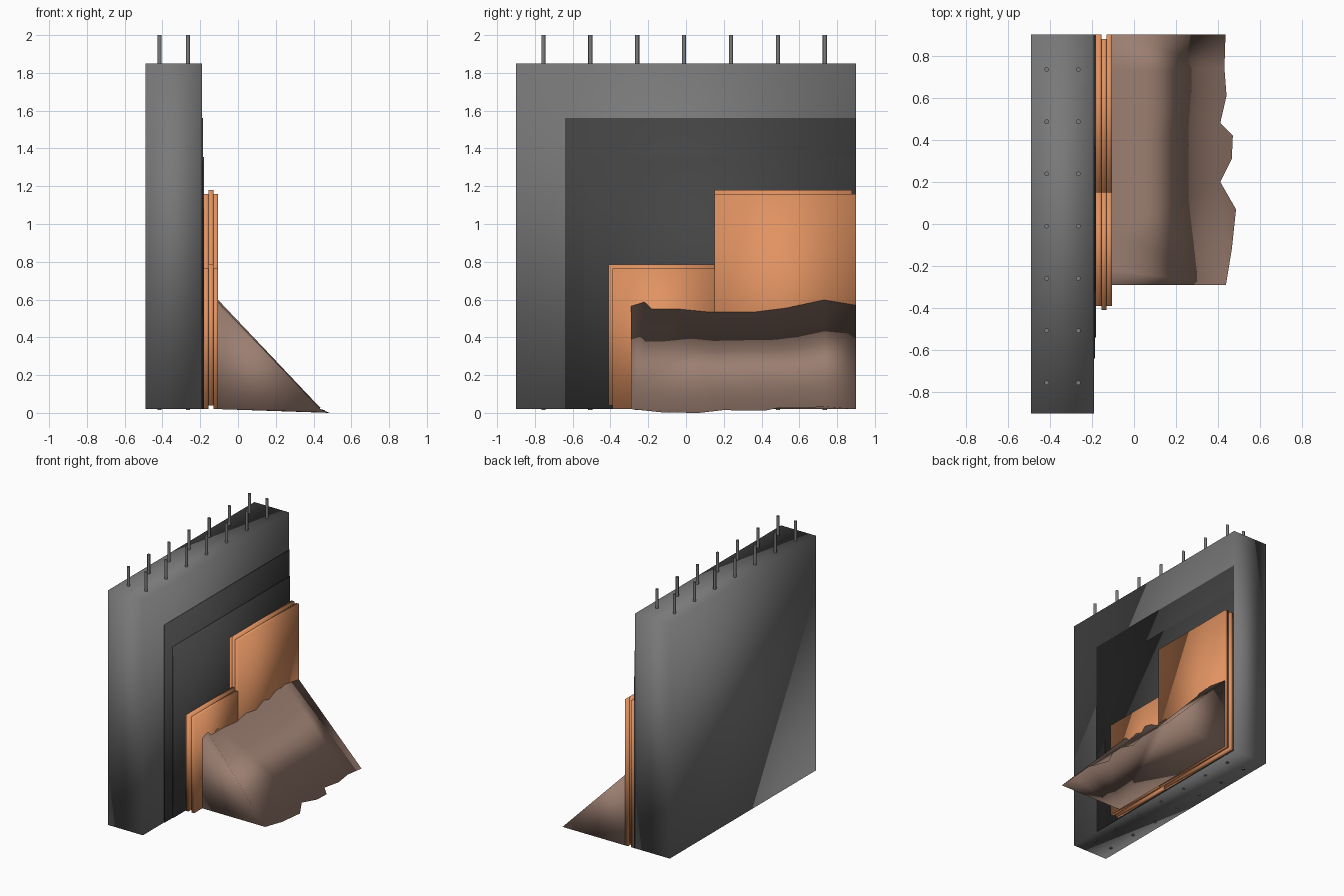
import bpy, bmesh
from mathutils import Matrix, Vector

if "Cube" in bpy.data.objects:
    bpy.data.objects.remove(bpy.data.objects["Cube"])


def material(name, rgb):
    m = bpy.data.materials.new(name)
    m.diffuse_color = (*rgb, 1)
    m.use_nodes = True
    m.node_tree.nodes["Principled BSDF"].inputs["Base Color"].default_value = m.diffuse_color
    return m


CONCRETE = material("concrete grey", (0.19, 0.19, 0.19))
STEEL = material("steel grey", (0.2, 0.2, 0.2))
BITUMEN = material("membrane black", (0.058, 0.058, 0.058))
FOAM = material("insulation orange", (0.75, 0.29, 0.12))
EARTH = material("soil brown", (0.33, 0.21, 0.165))


def finish(bm, name, mat):
    """Turn a bmesh into a softly shaded object."""
    bmesh.ops.recalc_face_normals(bm, faces=bm.faces)
    me = bpy.data.meshes.new(name)
    bm.to_mesh(me)
    bm.free()
    me.materials.append(mat)
    for p in me.polygons:
        p.use_smooth = True
    ob = bpy.data.objects.new(name, me)
    bpy.context.scene.collection.objects.link(ob)
    return ob


def add_box(bm, x, y, z):
    """Add a box given its (min, max) range on each axis."""
    size = Vector([b - a for a, b in (x, y, z)])
    mid = Vector([(a + b) / 2 for a, b in (x, y, z)])
    bmesh.ops.create_cube(bm, size=1, matrix=Matrix.Translation(mid) @ Matrix.Diagonal(size.to_4d()))


def box(name, mat, x, y, z):
    bm = bmesh.new()
    add_box(bm, x, y, z)
    return finish(bm, name, mat)


FLOOR = 0.02

# Concrete wall
box("concrete_wall", CONCRETE, (-0.49, -0.19), (-0.9, 0.9), (FLOOR, 1.85))

# Two stepped waterproofing sheets
box("membrane_first_coat", BITUMEN, (-0.19, -0.185), (-0.64, 0.9), (FLOOR, 1.56))
box("membrane_second_coat", BITUMEN, (-0.185, -0.18), (-0.54, 0.9), (FLOOR, 1.355))

# Reinforcing bars running through the wall in two rows
bm = bmesh.new()
for x in (-0.415, -0.265):
    for i in range(7):
        y = -0.755 + i * 0.2483
        bmesh.ops.create_cone(bm, cap_ends=True, segments=12, radius1=0.011, radius2=0.011,
                              depth=1.985, matrix=Matrix.Translation((x, y, 1.0075)))
bars = finish(bm, "reinforcing_bars", STEEL)
bars.data.set_sharp_from_angle(angle=0.7)


def board(name, y0, y1, top, tongue, groove):
    """Insulation board of three layers, the middle one shifted as a tongue."""
    bm = bmesh.new()
    add_box(bm, (-0.18, -0.155), (y0, y1), (FLOOR, top))
    add_box(bm, (-0.155, -0.13), (y0 - tongue, y1 - groove), (FLOOR + 0.02, top + 0.02))
    add_box(bm, (-0.13, -0.105), (y0, y1), (FLOOR, top))
    return finish(bm, name, FOAM)


board("insulation_board_low", -0.39, 0.15, 0.765, 0.02, 0)
board("insulation_board_high", 0.15, 0.9, 1.16, 0, 0.02)

# Soil bank: ragged ridge against the boards, ragged toe on the ground
RIDGE = [(-0.29, 0.565), (-0.22, 0.587), (-0.18, 0.55), (-0.1, 0.568), (-0.04, 0.55),
         (0.0, 0.587), (0.07, 0.57), (0.13, 0.533), (0.25, 0.555), (0.37, 0.535),
         (0.47, 0.572), (0.53, 0.555), (0.61, 0.59), (0.73, 0.598), (0.9, 0.57)]
TOE = [(-0.29, 0.437, 0.02), (-0.12, 0.465, 0.002), (0.07, 0.485, 0.0), (0.2, 0.41, 0.015),
       (0.31, 0.465, 0.012), (0.42, 0.47, 0.012), (0.48, 0.41, 0.025), (0.61, 0.44, 0.025),
       (0.74, 0.43, 0.033), (0.9, 0.435, 0.02)]
bm = bmesh.new()
ridge = [bm.verts.new((-0.105, y, z)) for y, z in RIDGE]
toe = [bm.verts.new((x, y, z)) for y, x, z in TOE]
near = bm.verts.new((-0.105, -0.29, FLOOR))
far = bm.verts.new((-0.105, 0.9, FLOOR))
bm.faces.new(ridge + toe[::-1])        # slope
bm.faces.new(ridge[::-1] + [near, far])  # back against the boards
bm.faces.new(toe + [far, near])        # underside
bm.faces.new((ridge[0], toe[0], near))
bm.faces.new((ridge[-1], far, toe[-1]))
finish(bm, "soil_bank", EARTH)
